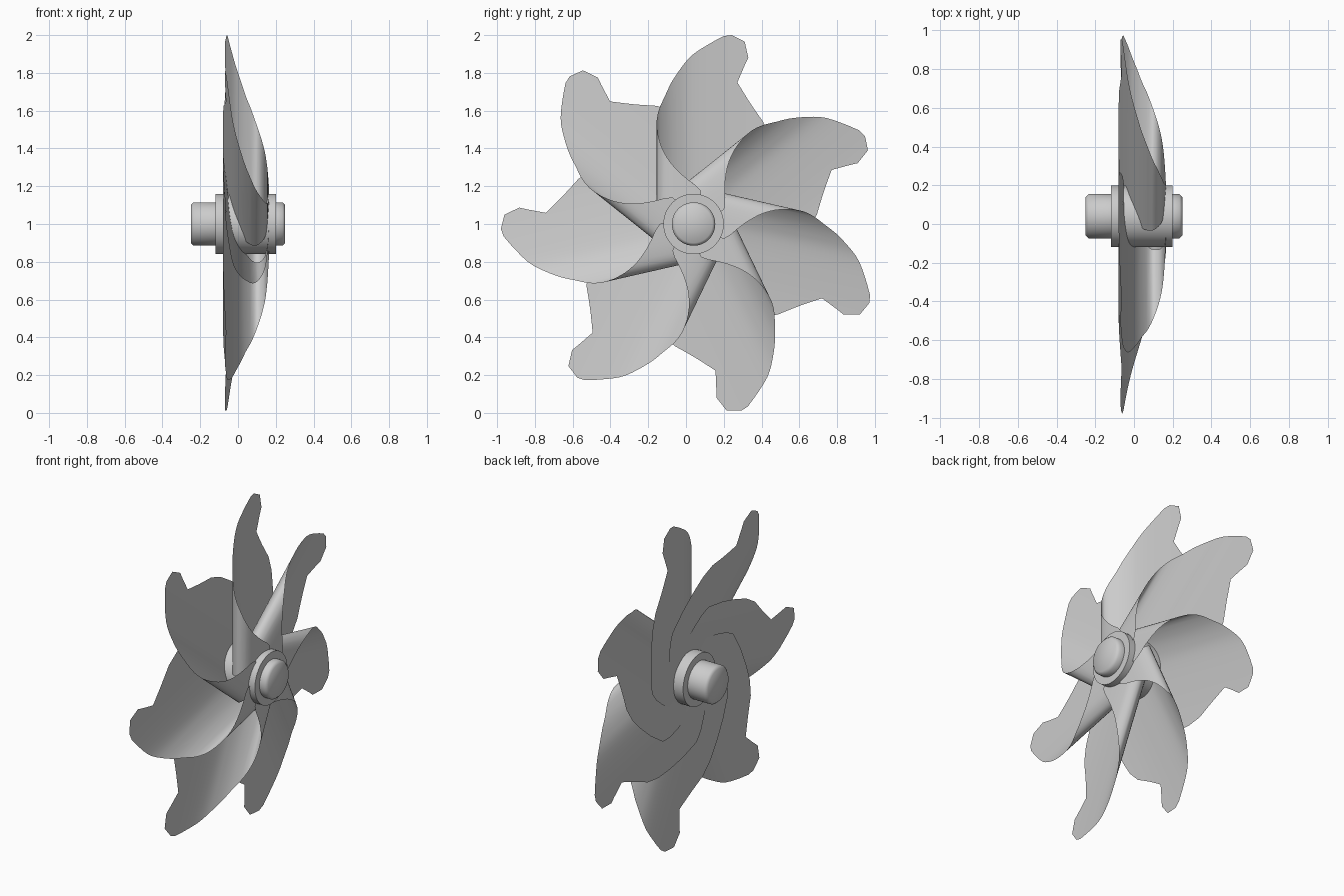
import bpy, bmesh, math
from mathutils import Vector, Matrix

if "Cube" in bpy.data.objects:
    bpy.data.objects.remove(bpy.data.objects["Cube"])

CENTRE = Vector((0, 0.04, 1.0))   # rotor axis runs along x
BLADES = 7

# rolled cross-section of one blade: (sideways, x), indexed by t
ROLL = [(.42, -.08), (.29, -.07), (.16, -.055), (0, -.03), (-.085, 0),
        (-.15, .04), (-.195, .09), (-.17, .135), (-.10, .155), (.04, .165)]

# unrolled blade outline: (t along the roll, radial height)
OUTLINE = [(1.46, .75), (.95, .645), (.46, .54), (.2, .44), (.06, .33), (0, .2), (.15, .06),
           (.5, 0), (1, -.06), (1.85, -.12), (3, -.05), (5, .04), (6, .06), (7, .08),
           (8, .09), (9, .10), (9, .175), (8.5, .232), (8, .30), (7.5, .355), (7, .41),
           (6.5, .48), (6, .55), (5.5, .62), (5, .68), (4.5, .745), (4, .80), (3, .90),
           (2.3, .97), (2, .995), (1.7, 1.0), (1.15, .965), (1.0, .88), (1.15, .84)]


def roll_point(t):
    """Catmull-Rom point on the rolled cross-section."""
    n = len(ROLL) - 1
    i = max(0, min(int(t), n - 1))
    f = t - i
    p0, p1, p2, p3 = (Vector(ROLL[max(0, min(n, i + k))]) for k in (-1, 0, 1, 2))
    return 0.5 * (2 * p1 + (p2 - p0) * f + (2 * p0 - 5 * p1 + 4 * p2 - p3) * f * f
                  + (3 * p1 - p0 - 3 * p2 + p3) * f ** 3)


def finish(bm, name, angle):
    me = bpy.data.meshes.new(name)
    bm.to_mesh(me)
    bm.free()
    ob = bpy.data.objects.new(name, me)
    bpy.context.collection.objects.link(ob)
    bpy.ops.object.select_all(action='DESELECT')
    ob.select_set(True)
    bpy.context.view_layer.objects.active = ob
    bpy.ops.object.shade_smooth_by_angle(angle=math.radians(angle))
    return ob


# blade sheet: flat outline, sliced into strips, then rolled
bm = bmesh.new()
bm.faces.new([bm.verts.new((t, z, 0)) for t, z in OUTLINE])
bmesh.ops.triangulate(bm, faces=bm.faces[:])
for k in range(1, 36):
    bmesh.ops.bisect_plane(bm, geom=bm.verts[:] + bm.edges[:] + bm.faces[:], dist=1e-5,
                           plane_co=(k * .25, 0, 0), plane_no=(1, 0, 0))
for v in bm.verts:
    side, x = roll_point(v.co.x)
    v.co = Vector((x, side, v.co.y))
bm.normal_update()
if sum(f.normal.x * f.calc_area() for f in bm.faces if f.calc_center_median().x < 0) < 0:
    bmesh.ops.reverse_faces(bm, faces=bm.faces[:])
blade = finish(bm, "blade_1", 60)
blade.location = CENTRE

# remaining blades around the axis
for i in range(1, BLADES):
    copy = blade.copy()
    copy.name = f"blade_{i + 1}"
    copy.rotation_euler.x = i * math.tau / BLADES
    bpy.context.collection.objects.link(copy)

# turned hub with collar and chamfered shaft ends
HUB = [(-.25, 0), (-.25, .10), (-.235, .115), (-.12, .115), (-.12, .16),
       (.2, .16), (.2, .115), (.235, .115), (.25, .10), (.25, 0)]
bm = bmesh.new()
vs = [bm.verts.new((x, 0, r)) for x, r in HUB]
edges = [bm.edges.new(p) for p in zip(vs, vs[1:])]
bmesh.ops.spin(bm, geom=vs + edges, cent=(0, 0, 0), axis=(1, 0, 0),
               angle=math.tau, steps=48, use_merge=True)
bmesh.ops.remove_doubles(bm, verts=bm.verts[:], dist=1e-5)
bmesh.ops.recalc_face_normals(bm, faces=bm.faces[:])
hub = finish(bm, "hub", 50)
hub.location = CENTRE
